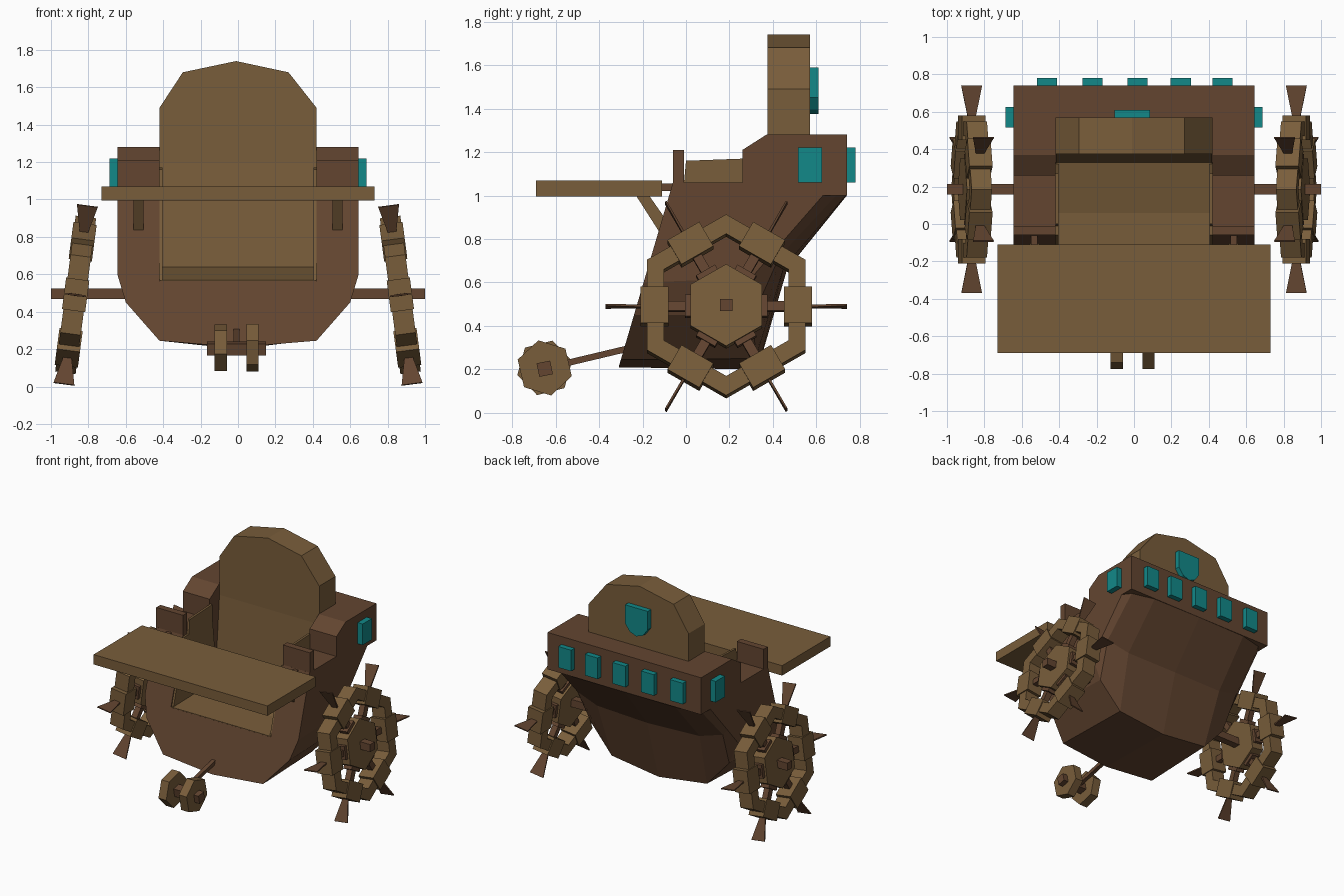
import bpy, bmesh, math
from mathutils import Matrix, Vector

if "Cube" in bpy.data.objects:
    bpy.data.objects.remove(bpy.data.objects["Cube"])

def material(name, rgb):
    m = bpy.data.materials.new(name)
    m.diffuse_color = (*rgb, 1)
    m.use_nodes = True
    m.node_tree.nodes["Principled BSDF"].inputs["Base Color"].default_value = m.diffuse_color
    return m

DARK = material("dark_wood", (0.125, 0.06, 0.03))
LIGHT = material("light_wood", (0.19, 0.11, 0.043))
TEAL = material("teal_glass", (0.006, 0.25, 0.25))

def finish(name, bm, mat, matrix=None):
    bmesh.ops.recalc_face_normals(bm, faces=bm.faces)
    me = bpy.data.meshes.new(name)
    bm.to_mesh(me)
    bm.free()
    ob = bpy.data.objects.new(name, me)
    bpy.context.collection.objects.link(ob)
    me.materials.append(mat)
    if matrix:
        ob.matrix_world = matrix
    return ob

def add_prism(bm, pts, axis, lo, hi):
    # outline in (y, z) for axis x, or in (x, z) for axis y
    def put(p, d):
        return (d, p[0], p[1]) if axis == 'x' else (p[0], d, p[1])
    a = [bm.verts.new(put(p, lo)) for p in pts]
    b = [bm.verts.new(put(p, hi)) for p in pts]
    bm.faces.new(a)
    bm.faces.new(b)
    n = len(pts)
    for i in range(n):
        j = (i + 1) % n
        bm.faces.new((a[i], a[j], b[j], b[i]))

def prism(name, pts, axis, lo, hi, mat, matrix=None):
    bm = bmesh.new()
    add_prism(bm, pts, axis, lo, hi)
    return finish(name, bm, mat, matrix)

def box(name, x0, x1, y0, y1, z0, z1, mat):
    return prism(name, [(y0, z0), (y1, z0), (y1, z1), (y0, z1)], 'x', x0, x1, mat)

def polygon(r, n, turn):
    return [(r * math.cos(turn + math.tau * i / n), r * math.sin(turn + math.tau * i / n)) for i in range(n)]

# Hull: U-shaped front lofted back and up to the rear gallery
def front(x, z):
    return (x, -0.31 + (z - 0.21) * 0.294, z)

half = [
    [front(.645, 1.06), (.645, .30, 1.06), (.645, .42, 1.06), (.645, .63, 1.06)],
    [front(.645, .60), (.645, .30, .62), (.645, .42, .76), (.645, .63, 1.0)],
    [front(.60, .45), (.58, .31, .45), (.61, .43, .72), (.60, .69, 1.0)],
    [front(.42, .245), (.40, .32, .25), (.43, .45, .67), (.42, .735, 1.0)],
    [front(0, .21), (0, .33, .20), (0, .465, .66), (0, .74, 1.0)],
]
cols = [[(-x, y, z) for x, y, z in c] for c in half] + half[-2::-1]
bm = bmesh.new()
grid = [[bm.verts.new(p) for p in c] for c in cols]
for c, d in zip(grid, grid[1:]):
    for i in range(3):
        bm.faces.new((c[i], d[i], d[i + 1], c[i + 1]))
bm.faces.new([c[0] for c in grid])
bm.faces.new([c[3] for c in grid])
bm.faces.new(grid[0] + grid[-1][::-1])
bmesh.ops.triangulate(bm, faces=[f for f in bm.faces if len(f.verts) > 4])
hull = finish("hull", bm, DARK)

gallery = prism("rear_gallery", [(.26, 1.0), (.26, 1.21), (.37, 1.28), (.74, 1.28), (.74, 1.0)],
                'x', -.645, .645, DARK)

# Seat recess cut out of hull and gallery
cutter = box("seat_recess_cutter", -.42, .42, -.8, .385, .565, 1.6, DARK)
cutter.hide_render = True
cutter.hide_set(True)
for ob in (hull, gallery):
    m = ob.modifiers.new("recess", 'BOOLEAN')
    m.operation = 'DIFFERENCE'
    m.solver = 'EXACT'
    m.object = cutter

# Seat, backrest and side linings
prism("seat", [(-.205, .555), (-.205, .57), (.06, .575), (.33, .64), (.375, 1.2), (.39, 1.2), (.39, .555)],
      'x', -.418, .418, LIGHT)
prism("backrest", [(-.42, 1.1), (.42, 1.1), (.42, 1.49), (.27, 1.68), (-.01, 1.74), (-.295, 1.68), (-.42, 1.49)],
      'y', .375, .57, LIGHT)
for s in (-1, 1):
    prism("seat_lining", [(-.195, .57), (.33, .57), (.27, 1.08), (.27, 1.17), (0, 1.16), (-.01, 1.05), (-.06, 1.05)],
          'x', s * .405, s * .421, LIGHT)
    box("arm_post", s * .42, s * .645, -.06, -.01, 1.0, 1.21, DARK)

# Table with brackets
box("table", -.73, .73, -.69, -.11, .995, 1.07, LIGHT)
for s in (-1, 1):
    prism("table_brace", [(-.23, 1.0), (-.17, 1.0), (-.10, .90), (-.115, .82)], 'x', s * .505, s * .56, LIGHT)
    box("table_hinge", s * .515, s * .55, -.12, -.05, 1.02, 1.055, DARK)

# Windows and shield
for x in (-.465, -.222, .018, .25, .473):
    box("rear_window", x - .054, x + .054, .73, .78, 1.06, 1.22, TEAL)
for s in (-1, 1):
    box("side_window", s * .63, s * .687, .515, .625, 1.06, 1.22, TEAL)
prism("shield", [(-.105, 1.59), (.085, 1.59), (.085, 1.45), (.045, 1.395), (-.01, 1.375), (-.065, 1.395), (-.105, 1.45)],
      'y', .56, .61, TEAL)

# Big side wheels
box("main_axle", -1, 1, .157, .213, .468, .525, DARK)

def add_block(bm, r0, r1, w0, w1, t0, t1, angle):
    # radial block: w along the axle, t around the rim, tapering from r0 to r1
    res = bmesh.ops.create_cube(bm, size=1)
    rot = Matrix.Rotation(angle, 3, 'X')
    for v in res["verts"]:
        out = v.co.y > 0
        w, t = (w1, t1) if out else (w0, t0)
        v.co = rot @ Vector((v.co.x * w, r1 if out else r0, v.co.z * t))

for s in (-1, 1):
    place = Matrix.Translation((s * .868, .185, .49)) @ Matrix.Rotation(-s * math.radians(7.5), 4, 'Y')
    bm = bmesh.new()
    rings = [[bm.verts.new((x, y, z)) for y, z in polygon(r, 6, math.pi / 2)]
             for x, r in ((-.055, .42), (.055, .42), (.055, .33), (-.055, .33))]
    for a, b in zip(rings, rings[1:] + rings[:1]):
        for i in range(6):
            j = (i + 1) % 6
            bm.faces.new((a[i], a[j], b[j], b[i]))
    finish("wheel_rim", bm, LIGHT, place)
    prism("wheel_hub", polygon(.19, 6, math.pi / 2), 'x', -.05, .05, LIGHT, place)
    plates, spokes, blades = bmesh.new(), bmesh.new(), bmesh.new()
    for k in range(6):
        a = k * math.pi / 3
        add_block(plates, .265, .395, .125, .125, .17, .17, a)
        add_block(spokes, .15, .28, .045, .045, .045, .045, a)
        add_block(spokes, .165, .19, .07, .07, .10, .10, a)
        add_block(blades, .38, .555, .04, .112, .012, .008, a)
    finish("wheel_plates", plates, LIGHT, place)
    finish("wheel_spokes", spokes, DARK, place)
    finish("wheel_blades", blades, DARK, place)

# Small front wheels on a tow arm
for x, turn in ((-.0925, .25), (.0775, .75)):
    prism("front_wheel", polygon(.13, 6, turn), 'x', x - .0325, x + .0325, LIGHT,
          Matrix.Translation((0, -.65, .207)))
prism("front_axle", polygon(.045, 4, math.pi / 4 + .2), 'x', -.165, .15, DARK,
      Matrix.Translation((0, -.65, .203)))
prism("tow_arm", [(-.65, .19), (-.65, .22), (-.25, .315), (-.25, .285)], 'x', -.023, .007, DARK)
